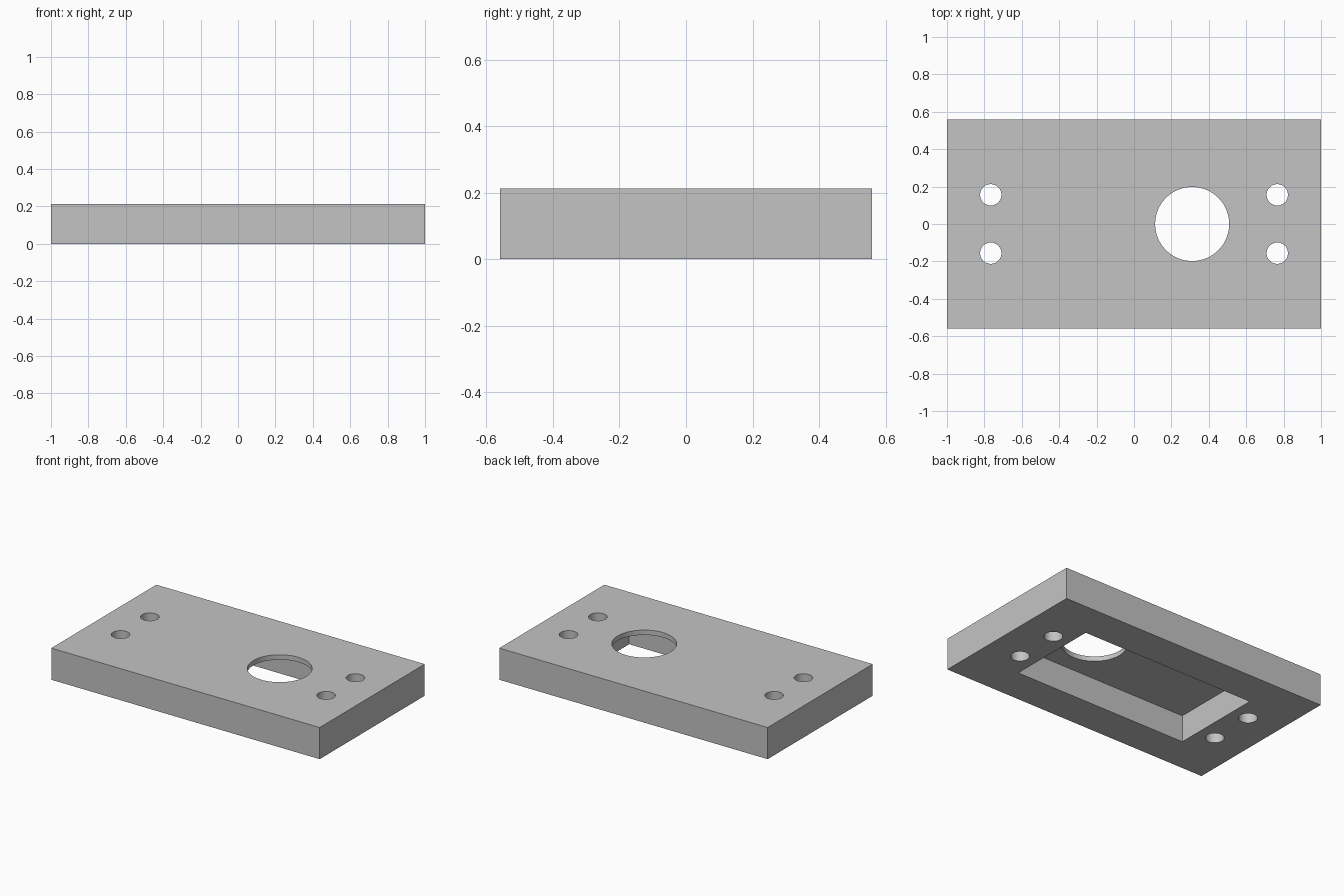
import bpy
import math

default_cube = bpy.data.objects.get("Cube")
if default_cube:
    bpy.data.objects.remove(default_cube, do_unlink=True)

LENGTH, WIDTH, HEIGHT = 2.0, 1.118, 0.213
POCKET_LENGTH, POCKET_WIDTH, POCKET_DEPTH = 1.29, 0.632, 0.18


def box(name, size, location):
    bpy.ops.mesh.primitive_cube_add(size=1, location=location)
    obj = bpy.context.object
    obj.name = name
    obj.scale = size
    bpy.ops.object.transform_apply(location=False, rotation=False, scale=True)
    return obj


def drill(name, radius, x, y):
    bpy.ops.mesh.primitive_cylinder_add(
        vertices=64, radius=radius, depth=1, location=(x, y, HEIGHT / 2))
    obj = bpy.context.object
    obj.name = name
    return obj


def cut(target, cutter):
    cutter.hide_render = True
    mod = target.modifiers.new(cutter.name, "BOOLEAN")
    mod.operation = "DIFFERENCE"
    mod.solver = "EXACT"
    mod.object = cutter
    bpy.ops.object.select_all(action="DESELECT")
    target.select_set(True)
    bpy.context.view_layer.objects.active = target
    bpy.ops.object.modifier_apply(modifier=mod.name)
    bpy.data.objects.remove(cutter, do_unlink=True)


# Solid plate
plate = box("cover_plate", (LENGTH, WIDTH, HEIGHT), (0, 0, HEIGHT / 2))

# Rectangular pocket open at the underside
cut(plate, box("pocket_cutter", (POCKET_LENGTH, POCKET_WIDTH, POCKET_DEPTH * 2), (0, 0, 0)))

# Large round opening through the pocket roof
cut(plate, drill("opening_cutter", 0.198, 0.311, 0))

# Four screw holes, two at each end
for sx in (-1, 1):
    for sy in (-1, 1):
        cut(plate, drill("screw_hole_cutter", 0.057, sx * 0.766, sy * 0.156))

# Single grey finish
grey = bpy.data.materials.new("plain_grey")
grey.use_nodes = True
colour = (0.55, 0.55, 0.55, 1)
grey.diffuse_color = colour
grey.node_tree.nodes["Principled BSDF"].inputs["Base Color"].default_value = colour
plate.data.materials.clear()
plate.data.materials.append(grey)

# Smooth hole walls with crisp rims
plate.select_set(True)
bpy.context.view_layer.objects.active = plate
bpy.ops.object.shade_smooth_by_angle(angle=math.radians(30))
